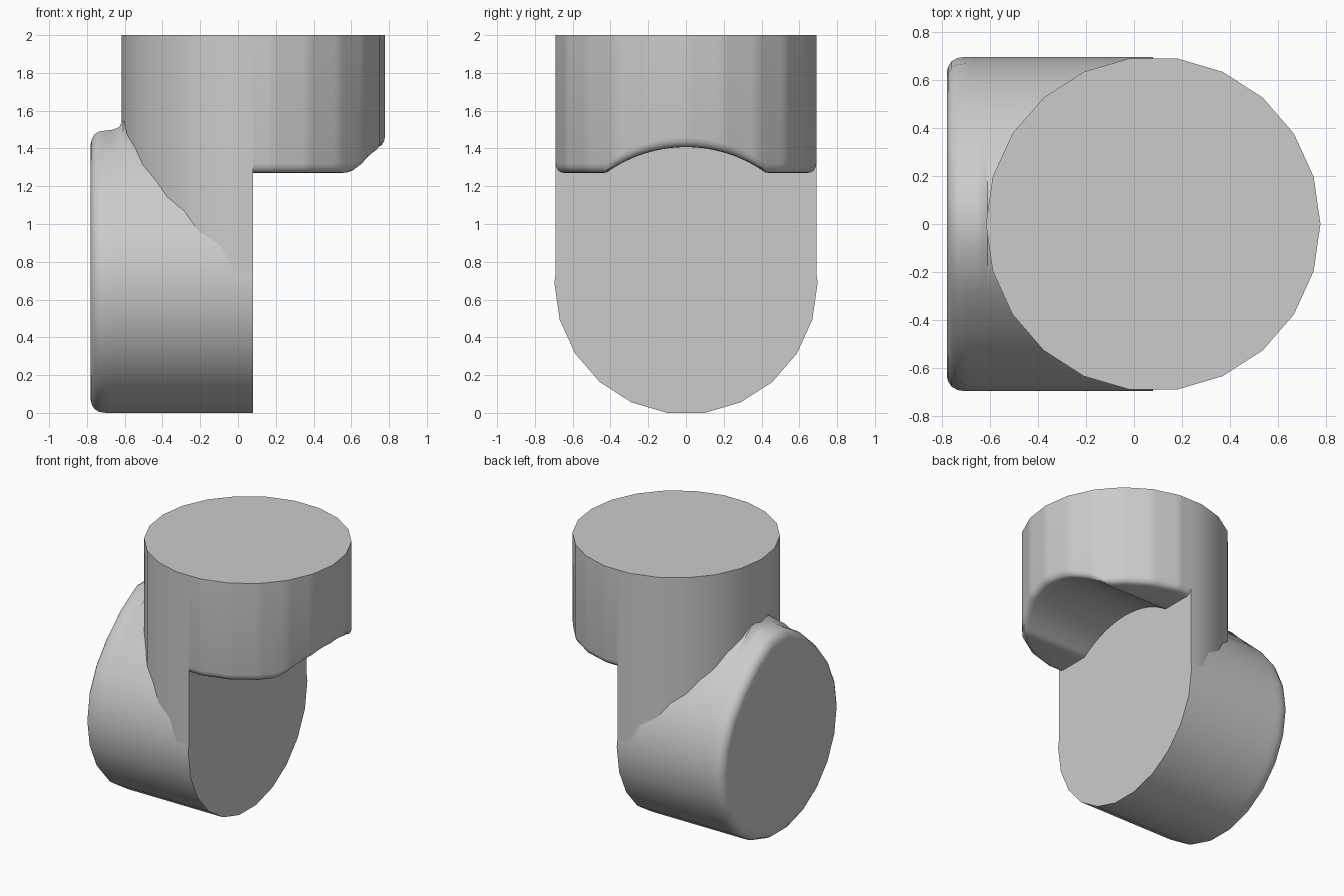
import bpy, bmesh
from math import sin, cos, pi, radians, sqrt

cube = bpy.data.objects.get("Cube")
if cube:
    bpy.data.objects.remove(cube, do_unlink=True)

R = 0.697      # radius of both pipes
C = 0.08       # axis of the upright pipe and plane of the flat cut
AXIS = 0.69    # height of the lying pipe's axis
SIDES = 22

grey = bpy.data.materials.new("plain grey")
grey.use_nodes = True
COLOUR = (0.6, 0.6, 0.6, 1)
grey.diffuse_color = COLOUR
grey.node_tree.nodes["Principled BSDF"].inputs["Base Color"].default_value = COLOUR


def loft(name, rings, closed, cap_first=False, cap_last=False):
    """Bridge rings of equal length and optionally fill the ends."""
    bm = bmesh.new()
    rows = [[bm.verts.new(p) for p in ring] for ring in rings]
    n = len(rows[0])
    for a, b in zip(rows, rows[1:]):
        for i in range(n if closed else n - 1):
            j = (i + 1) % n
            bm.faces.new((a[i], a[j], b[j], b[i]))
    if cap_first:
        bm.faces.new(rows[0])
    if cap_last:
        bm.faces.new(rows[-1])
    bmesh.ops.remove_doubles(bm, verts=bm.verts, dist=0.0001)
    bmesh.ops.recalc_face_normals(bm, faces=bm.faces)
    mesh = bpy.data.meshes.new(name)
    bm.to_mesh(mesh)
    bm.free()
    mesh.materials.append(grey)
    obj = bpy.data.objects.new(name, mesh)
    bpy.context.collection.objects.link(obj)
    bpy.ops.object.select_all(action='DESELECT')
    obj.select_set(True)
    bpy.context.view_layer.objects.active = obj
    bpy.ops.object.shade_smooth_by_angle(angle=radians(35))
    return obj


# Lying pipe: round section with a raised crown, rounded outer end
def lying_ring(x, scale, crown):
    ring = []
    for i in range(SIDES):
        a = 2 * pi * i / SIDES
        s = sin(a)
        z = R * s + (crown * s ** 8 if s > 0 else 0)
        ring.append((x, R * cos(a) * scale, AXIS + 0.06 + (z - 0.06) * scale))
    return ring


loft("lying_pipe", [lying_ring(*p) for p in (
    (-0.78, 0.91, 0.12), (-0.775, 0.94, 0.12), (-0.76, 0.973, 0.125),
    (-0.735, 0.993, 0.125), (-0.7, 1, 0.125), (-0.66, 1, 0.13),
    (-0.63, 1, 0.145), (-0.61, 1, 0.18), (C, 1, 0.12))],
    True, True, True)


# Half of the many-sided upright outline, each side split for a fine rim
def half_outline(direction, split):
    corners = [(0, -R * cos(pi / SIDES))]
    for i in range(SIDES // 2):
        a = -pi / 2 + (i + 0.5) * 2 * pi / SIDES
        corners.append((direction * R * cos(a), R * sin(a)))
    corners.append((0, R * cos(pi / SIDES)))
    points = []
    for (ax, ay), (bx, by) in zip(corners, corners[1:]):
        points += [(ax + (bx - ax) * k / split, ay + (by - ay) * k / split)
                   for k in range(split)]
    return points + [corners[-1]]


# Upright half column, running down into the lying pipe
back = half_outline(-1, 1)
loft("upright_column", [[(C + x, y, z) for x, y in back] for z in (AXIS, 2)],
     True, True, True)


# Overhang with an arched underside and a rounded lower rim
def underside(y):
    return max(1.27, 0.685 + sqrt(0.722 ** 2 - y * y))


front = half_outline(1, 6)
rings = [[(C + x, y, 2) for x, y in front]]
for inset, lift in ((0, 0.05), (0.004, 0.03), (0.015, 0.012), (0.03, 0.003), (0.05, 0)):
    k = 1 - inset / R
    rings.append([(C + x * k, y * k, underside(y * k) + lift) for x, y in front])
rings.append([(C, y, z) for x, y, z in rings[-1]])
loft("overhang", rings, False, cap_first=True)
